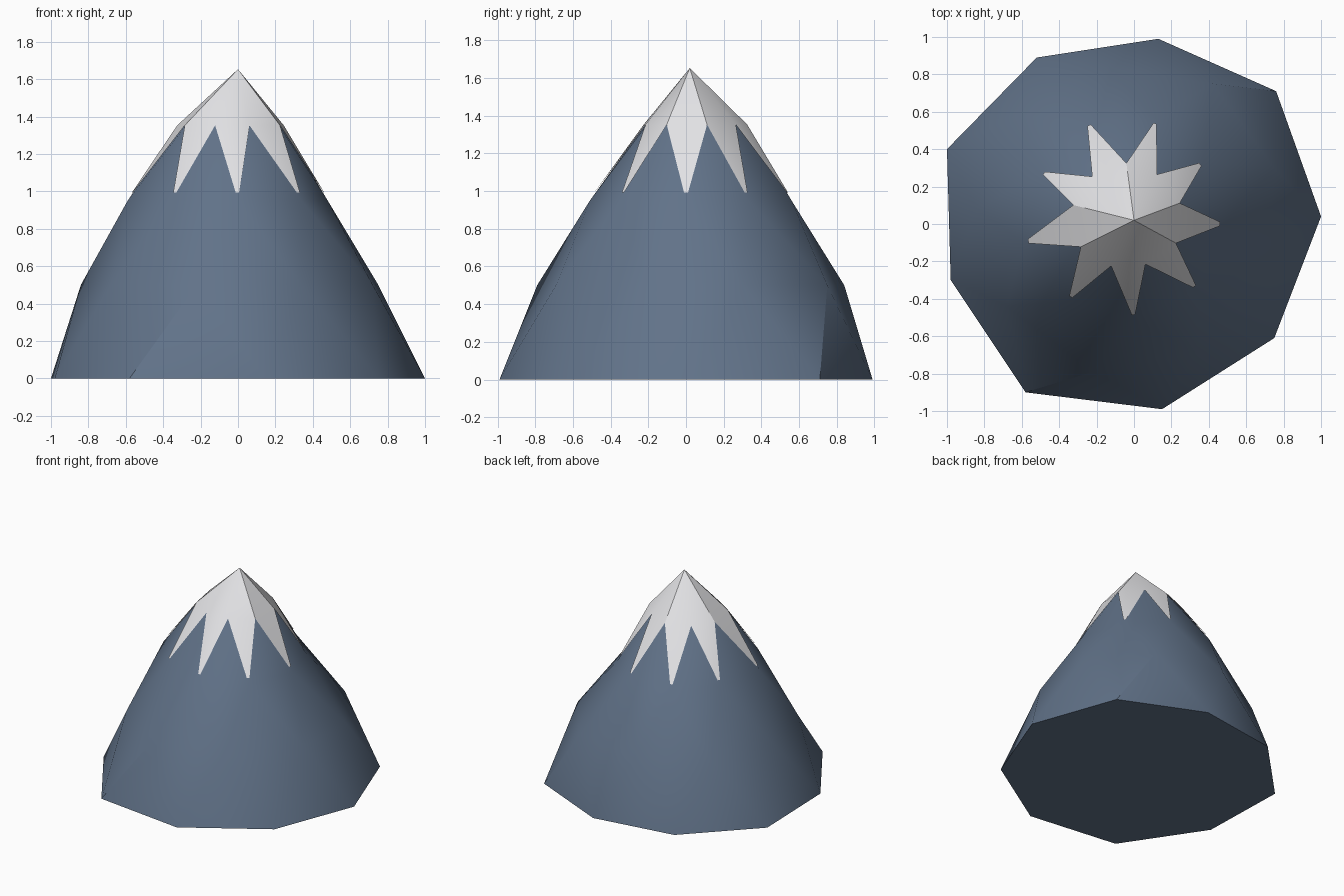
import bpy
import bmesh
import math
from mathutils import Vector

cube = bpy.data.objects.get("Cube")
if cube:
    bpy.data.objects.remove(cube, do_unlink=True)


def make_material(name, rgb):
    mat = bpy.data.materials.new(name)
    mat.use_nodes = True
    colour = (*rgb, 1.0)
    mat.diffuse_color = colour
    mat.node_tree.nodes["Principled BSDF"].inputs["Base Color"].default_value = colour
    return mat


def ring(z, points):
    return [Vector((x, y, z)) for x, y in points]


def build(name, faces, mat):
    """Make a smooth-by-angle object from a list of corner-point faces."""
    bm = bmesh.new()
    for corners in faces:
        bm.faces.new([bm.verts.new(p) for p in corners])
    bmesh.ops.remove_doubles(bm, verts=bm.verts, dist=0.001)
    bmesh.ops.recalc_face_normals(bm, faces=bm.faces)
    mesh = bpy.data.meshes.new(name)
    bm.to_mesh(mesh)
    bm.free()
    mesh.materials.append(mat)
    obj = bpy.data.objects.new(name, mesh)
    bpy.context.collection.objects.link(obj)
    bpy.ops.object.select_all(action="DESELECT")
    obj.select_set(True)
    bpy.context.view_layer.objects.active = obj
    bpy.ops.object.shade_smooth_by_angle(angle=math.radians(30))
    return obj


# Uneven nine-sided rings, alternately turned by half a side
base = ring(0, [(1, .04), (.76, .71), (.13, .99), (-.52, .89), (-1, .4),
                (-.98, -.3), (-.58, -.9), (.15, -.99), (.75, -.61)])
lower = ring(.5, [(.75, .3), (.42, .75), (-.14, .84), (-.63, .58), (-.84, .08),
                  (-.68, -.44), (-.22, -.79), (.34, -.69), (.72, -.2)])
upper = ring(.95, [(.48, 0), (.37, .33), (.12, .56), (-.25, .55), (-.5, .28),
                   (-.59, -.1), (-.35, -.41), (0, -.51), (.34, -.35)])
neck = ring(1.35, [(.24, .11), (.12, .26), (-.04, .32), (-.22, .25), (-.32, .1),
                   (-.28, -.12), (-.12, -.22), (.06, -.21), (.22, -.1)])
apex = Vector((0, .02, 1.65))
sides = len(base)

# Rock body: triangle bands between rings, closed underneath
rock = [list(reversed(base))]
for i in range(sides):
    j = (i + 1) % sides
    for aligned, turned in ((base, lower), (upper, lower), (upper, neck)):
        rock.append((aligned[i], aligned[j], turned[i]))
        rock.append((turned[i], aligned[j], turned[j]))
    rock.append((neck[i], neck[j], apex))
build("mountain_rock", rock, make_material("slate blue rock", (.12, .17, .25)))


def lift(p):
    """Raise a snow point slightly off the rock."""
    out = Vector((p.x, p.y - apex.y, 0))
    return p + out.normalized() * .005 + Vector((0, 0, .003))


# Snow cap: cone with one blunt tooth running down each side
snow = []
for i in range(sides):
    j = (i + 1) % sides
    a, b = lift(neck[i]), lift(neck[j])
    tip = lift(upper[j])
    snow.append((a, b, apex + Vector((0, 0, .003))))
    snow.append((a, a.lerp(tip, .9), b.lerp(tip, .9), b))
build("snow_cap", snow, make_material("snow white", (.76, .76, .78)))
